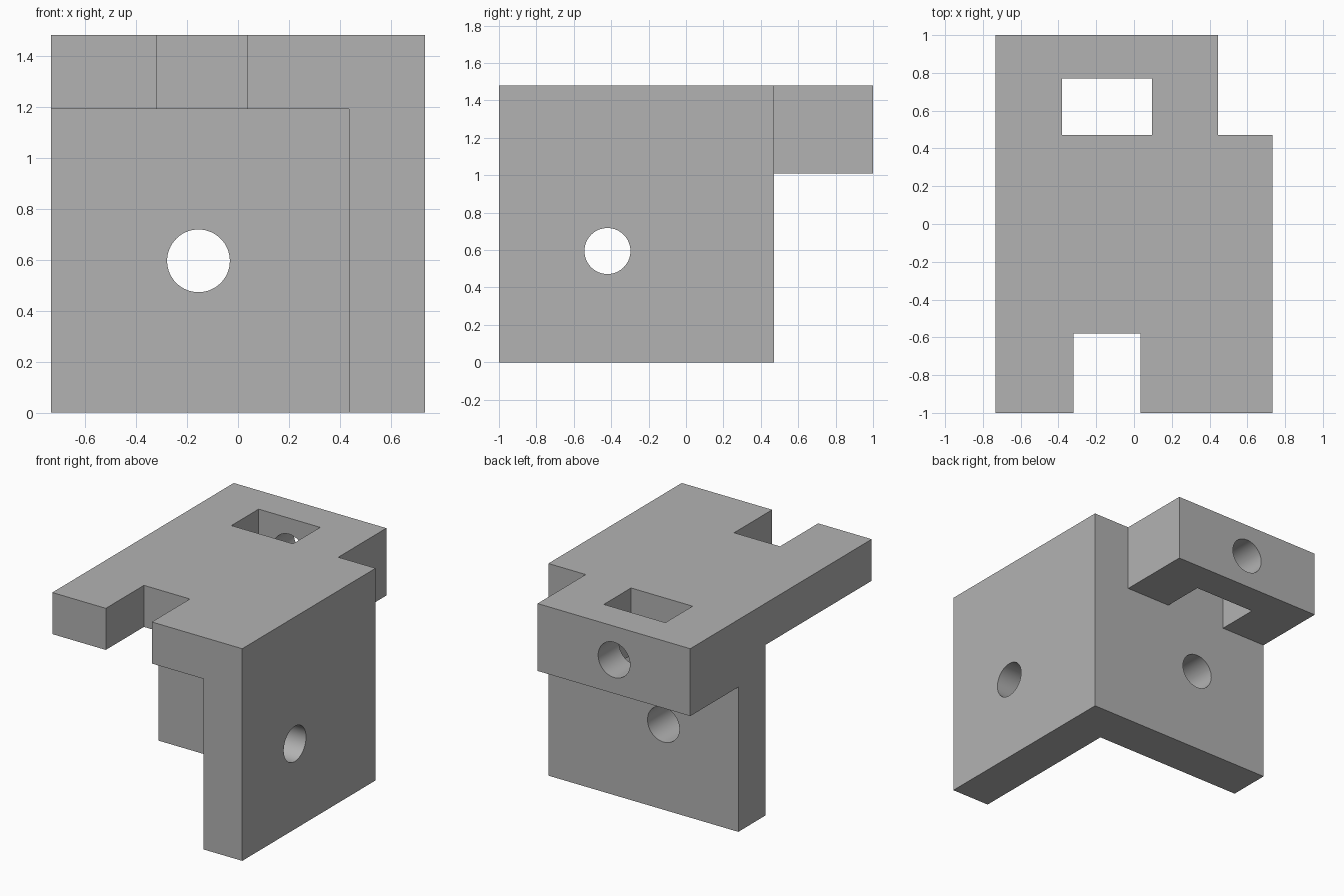
import bpy
import math

cube = bpy.data.objects.get("Cube")
if cube:
    bpy.data.objects.remove(cube, do_unlink=True)

grey = bpy.data.materials.new("plain grey")
grey.use_nodes = True
colour = (0.448, 0.448, 0.448, 1)
grey.diffuse_color = colour
grey.node_tree.nodes["Principled BSDF"].inputs["Base Color"].default_value = colour


def box(name, xs, ys, zs):
    """Box spanning the given x, y and z ranges."""
    spans = (xs, ys, zs)
    bpy.ops.mesh.primitive_cube_add(size=1, location=[(a + b) / 2 for a, b in spans])
    ob = bpy.context.object
    ob.name = name
    ob.scale = [b - a for a, b in spans]
    bpy.ops.object.transform_apply(location=True, rotation=True, scale=True)
    ob.data.materials.append(grey)
    return ob


def drill(name, centre, rotation, length):
    """Cylinder used to cut a round bolt hole."""
    bpy.ops.mesh.primitive_cylinder_add(vertices=64, radius=0.123, depth=length,
                                        location=centre, rotation=rotation)
    ob = bpy.context.object
    ob.name = name
    ob.data.materials.append(grey)
    return ob


# Solid blank, cut down to the bracket
W, TOP = 0.733, 1.48
BACK = 0.47      # rear face of the back wall
FAR = 1.2        # overshoot beyond the blank
bracket = box("corner_bracket", (-W, W), (-1, 1), (0, TOP))

along_y = (math.pi / 2, 0, 0)
along_x = (0, math.pi / 2, 0)
cutters = [
    # Hollow left between the top plate, side wall and back wall
    box("front_hollow", (-FAR, 0.435), (-FAR, 0.17), (-1, 1.19)),
    # Space under and beside the rear block
    box("rear_underside", (-FAR, FAR), (BACK, FAR), (-1, 1.01)),
    box("rear_corner", (0.445, FAR), (BACK, FAR), (-1, 2)),
    # Slots through the top
    box("front_notch", (-0.32, 0.035), (-FAR, -0.58), (1, 2)),
    box("nut_pocket", (-0.38, 0.095), (BACK, 0.77), (0.9, 2)),
    # Bolt holes
    drill("back_wall_hole", (-0.155, 0.32, 0.595), along_y, 0.5),
    drill("side_wall_hole", (0.58, -0.42, 0.595), along_x, 0.5),
    drill("rear_block_hole", (-0.145, 0.9, 1.245), along_y, 0.4),
]

bpy.ops.object.select_all(action="DESELECT")
bpy.context.view_layer.objects.active = bracket
bracket.select_set(True)
for cutter in cutters:
    cut = bracket.modifiers.new(cutter.name, "BOOLEAN")
    cut.operation = "DIFFERENCE"
    cut.solver = "EXACT"
    cut.object = cutter
    bpy.ops.object.modifier_apply(modifier=cut.name)
for cutter in cutters:
    bpy.data.objects.remove(cutter, do_unlink=True)

# Smooth hole walls, crisp edges
bpy.ops.object.shade_smooth_by_angle(angle=math.radians(30))
